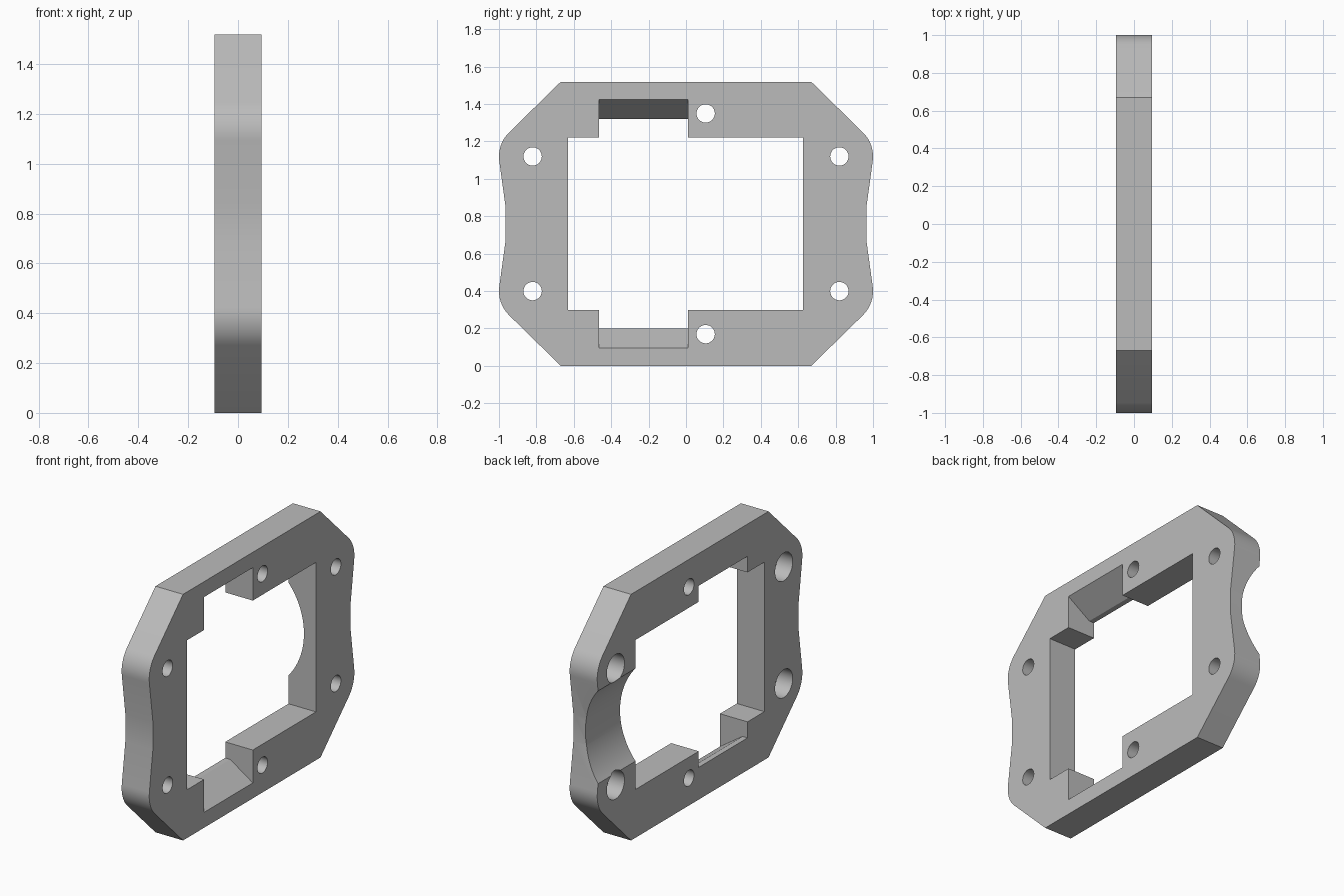
import bpy
import bmesh
from math import sin, cos, radians, pi

cube = bpy.data.objects.get("Cube")
if cube:
    bpy.data.objects.remove(cube)

HALF = 0.094      # half thickness of the plate
MID = 0.759       # mid height

grey = bpy.data.materials.new("plain_grey")
grey.use_nodes = True
colour = (0.5, 0.5, 0.5, 1)
grey.diffuse_color = colour
grey.node_tree.nodes["Principled BSDF"].inputs["Base Color"].default_value = colour


def prism(name, points, place, start, end):
    """Extrude a 2D outline; place(u, v, depth) gives the 3D position."""
    bm = bmesh.new()
    rings = [[bm.verts.new(place(u, v, d)) for u, v in points] for d in (start, end)]
    bm.faces.new(rings[0])
    bm.faces.new(rings[1])
    n = len(points)
    for i in range(n):
        j = (i + 1) % n
        bm.faces.new((rings[0][i], rings[0][j], rings[1][j], rings[1][i]))
    bmesh.ops.recalc_face_normals(bm, faces=bm.faces)
    mesh = bpy.data.meshes.new(name)
    bm.to_mesh(mesh)
    bm.free()
    mesh.materials.append(grey)
    obj = bpy.data.objects.new(name, mesh)
    bpy.context.collection.objects.link(obj)
    return obj


def along_x(u, v, d):
    return (d, u, v)


def along_y(u, v, d):
    return (u, d, v)


def circle(cu, cv, r, n=48):
    return [(cu + r * cos(2 * pi * i / n), cv + r * sin(2 * pi * i / n)) for i in range(n)]


def rect(u0, u1, v0, v1):
    return [(u0, v0), (u1, v0), (u1, v1), (u0, v1)]


# Outer outline: one quarter, mirrored up and across
quarter = [(0.67, -MID)]
for i in range(9):
    a = radians(-45 + i * 53 / 8)
    quarter.append((0.82 + 0.18 * cos(a), -0.36 + 0.18 * sin(a)))
quarter.append((0.964, -0.085))
side = quarter + [(y, -z) for y, z in reversed(quarter)]
outline = side + [(-y, z) for y, z in reversed(side)]
frame = prism("frame_plate", [(y, z + MID) for y, z in outline], along_x, -HALF, HALF)

cutters = []

# Main window
cutters.append(prism("window_cutter", rect(-0.63, 0.626, 0.298, 1.22), along_x, -0.3, 0.3))

# Notches with sloped floors, above and below the window
notch = [(-0.3, 0), (-0.3, -0.56), (-0.06, -0.56), (HALF, -0.664), (0.3, -0.664), (0.3, 0)]
for name, sign in (("lower_notch_cutter", 1), ("upper_notch_cutter", -1)):
    cutters.append(prism(name, [(x, MID + sign * z) for x, z in notch], along_y, -0.465, 0.01))

# Corner screw holes with counterbores on the -x face
for y in (-0.82, 0.82):
    for z in (MID - 0.36, MID + 0.36):
        cutters.append(prism("screw_hole_cutter", circle(y, z, 0.049), along_x, -0.3, 0.3))
        cutters.append(prism("counterbore_cutter", circle(y, z, 0.086), along_x, -0.3, 0.01))

# Small holes beside the notches
for z in (MID - 0.59, MID + 0.59):
    cutters.append(prism("pin_hole_cutter", circle(0.105, z, 0.049), along_x, -0.3, 0.3))

# Round scallop across the rear bar on the -x face
R = 0.44
cutters.append(prism("scallop_cutter", circle(0.012 - R, MID, R, 96), along_y, 0.45, 1.2))

# Cut everything away
bpy.ops.object.select_all(action='DESELECT')
frame.select_set(True)
bpy.context.view_layer.objects.active = frame
for cutter in cutters:
    cutter.hide_render = True
    mod = frame.modifiers.new("cut", 'BOOLEAN')
    mod.operation = 'DIFFERENCE'
    mod.solver = 'EXACT'
    mod.object = cutter
    bpy.ops.object.modifier_apply(modifier=mod.name)
for cutter in cutters:
    bpy.data.objects.remove(cutter)

bpy.ops.object.shade_smooth_by_angle(angle=radians(20))
